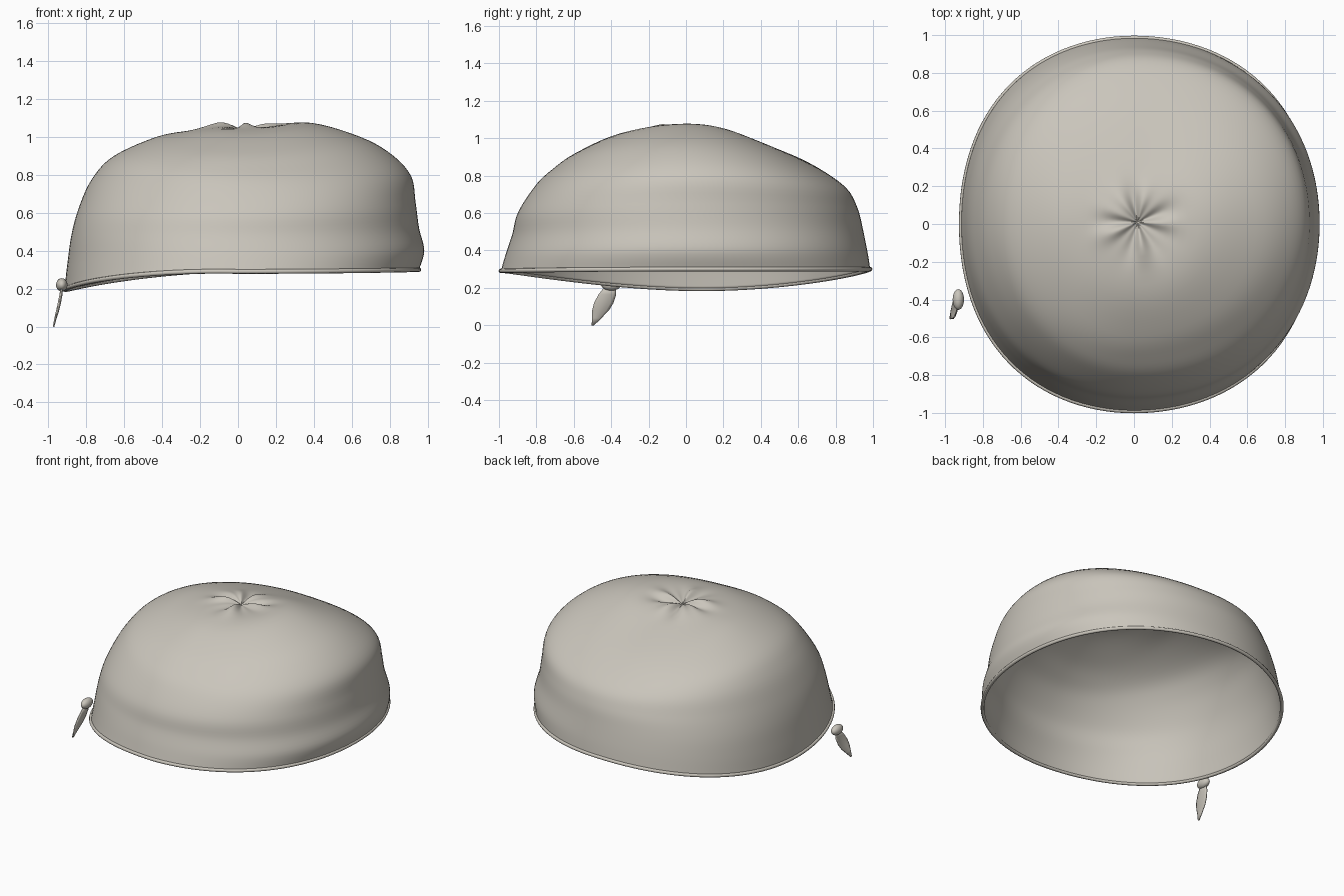
import bpy, bmesh, math
from mathutils import Vector

if "Cube" in bpy.data.objects:
    bpy.data.objects.remove(bpy.data.objects["Cube"], do_unlink=True)

cloth = bpy.data.materials.new("warm grey cloth")
cloth.use_nodes = True
tone = (0.59, 0.56, 0.50, 1)
cloth.diffuse_color = tone
cloth.node_tree.nodes["Principled BSDF"].inputs["Base Color"].default_value = tone

# Outlines of the crown, rim to top, as (radius, height)
LEFT = [(.955, .30), (.98, .40), (.95, .52), (.935, .65), (.91, .79),
        (.80, .905), (.63, 1.0), (.37, 1.075), (.15, 1.055), (.0, 1.03)]
RIGHT = [(.915, .195), (.905, .32), (.885, .48), (.845, .62), (.775, .78),
         (.67, .90), (.45, 1.0), (.27, 1.035), (.10, 1.06), (.0, 1.03)]
BACK = [(.985, .30), (.968, .40), (.94, .52), (.91, .63), (.86, .73),
        (.74, .82), (.56, .91), (.31, 1.0), (.12, 1.05), (.0, 1.03)]
FRONT = [(.99, .29), (.965, .38), (.935, .48), (.905, .60), (.81, .74),
         (.72, .83), (.60, .92), (.38, 1.02), (.14, 1.055), (.0, 1.03)]
SEGMENTS, STEPS = 128, 5
LAST = len(LEFT) - 1


def along(outline, t):
    """Smooth point on an outline at position t."""
    i = min(int(t), LAST - 1)
    f = t - i
    a, b, c, d = (Vector(outline[min(max(i + k, 0), LAST)]) for k in (-1, 0, 1, 2))
    return b + 0.5 * f * (c - a + f * (2 * a - 5 * b + 4 * c - d
                                      + f * (3 * (b - c) + d - a)))


def crown_point(angle, t):
    """Blend the four outlines round the head, then add soft folds."""
    c, s = math.cos(angle), math.sin(angle)
    weights = (max(c, 0) ** 2, max(s, 0) ** 2, max(-c, 0) ** 2, max(-s, 0) ** 2)
    p = Vector((0, 0))
    for outline, w in zip((LEFT, BACK, RIGHT, FRONT), weights):
        p += along(outline, t) * w
    r, z = p
    low = 1 - t / LAST
    r *= 1 + 0.025 * math.sin(2 * angle) ** 2 * low
    z -= 0.02 * s * max(-c, 0) * low ** 3
    # gathered pinch at the top
    pinch = math.exp(-((r - 0.12) / 0.09) ** 2)
    z += 0.014 * pinch * (math.cos(5 * angle + 0.6) + 0.5 * math.cos(9 * angle))
    # slack cloth on the sides
    slack = math.sin(math.pi * t / LAST) ** 2
    r += 0.006 * slack * math.sin(3 * angle + 1.4 * t)
    return Vector((r * c + 0.02 * (1 - low), r * s + 0.01 * (1 - low), z))


def finish(obj, thickness=0):
    obj.data.materials.append(cloth)
    if thickness:
        mod = obj.modifiers.new("thickness", "SOLIDIFY")
        mod.thickness = thickness
        mod.offset = -1
    if obj.type == "MESH":
        obj.data.shade_smooth()
    return obj


def add_grid(name, rows, closed, thickness):
    """Mesh through rows of points."""
    bm = bmesh.new()
    grid = [[bm.verts.new(p) for p in row] for row in rows]
    for low, high in zip(grid, grid[1:]):
        n = len(low)
        for i in range(n if closed else n - 1):
            j = (i + 1) % n
            bm.faces.new((low[i], low[j], high[j], high[i]))
    if closed:
        bmesh.ops.remove_doubles(bm, verts=grid[-1], dist=0.0005)
    mesh = bpy.data.meshes.new(name)
    bm.to_mesh(mesh)
    bm.free()
    obj = bpy.data.objects.new(name, mesh)
    bpy.context.collection.objects.link(obj)
    return finish(obj, thickness)


# Cap crown
angles = [math.tau * i / SEGMENTS for i in range(SEGMENTS)]
add_grid("cap_crown", [[crown_point(a, k / STEPS) for a in angles]
                       for k in range(LAST * STEPS + 1)], True, 0.01)

# Rolled hem round the opening
curve = bpy.data.curves.new("rim_hem", "CURVE")
curve.dimensions = "3D"
curve.bevel_depth = 0.012
curve.bevel_resolution = 2
spline = curve.splines.new("POLY")
spline.points.add(SEGMENTS - 1)
for point, a in zip(spline.points, angles):
    point.co = (*crown_point(a, 0), 1)
spline.use_cyclic_u = True
hem = bpy.data.objects.new("rim_hem", curve)
bpy.context.collection.objects.link(hem)
finish(hem)

# Knot on the side
bpy.ops.mesh.primitive_uv_sphere_add(segments=24, ring_count=12, radius=1,
                                     location=(-.93, -.40, .22))
knot = bpy.context.object
knot.name = "tie_knot"
knot.scale = (.03, .055, .035)
finish(knot)

# Hanging tie end: height, front edge, back edge, sideways position
tie = [(.21, -.43, -.38, -.935), (.165, -.465, -.375, -.943),
       (.12, -.49, -.39, -.952), (.08, -.50, -.415, -.961),
       (.04, -.50, -.455, -.97), (.0, -.503, -.495, -.977)]
rows = []
for z, front, back, x in tie:
    width = back - front
    rows.append([(x + 0.1 * width * math.sin(math.pi * u / 6),
                  front + width * u / 6, z) for u in range(7)])
add_grid("tie_end", rows, False, 0.007)
